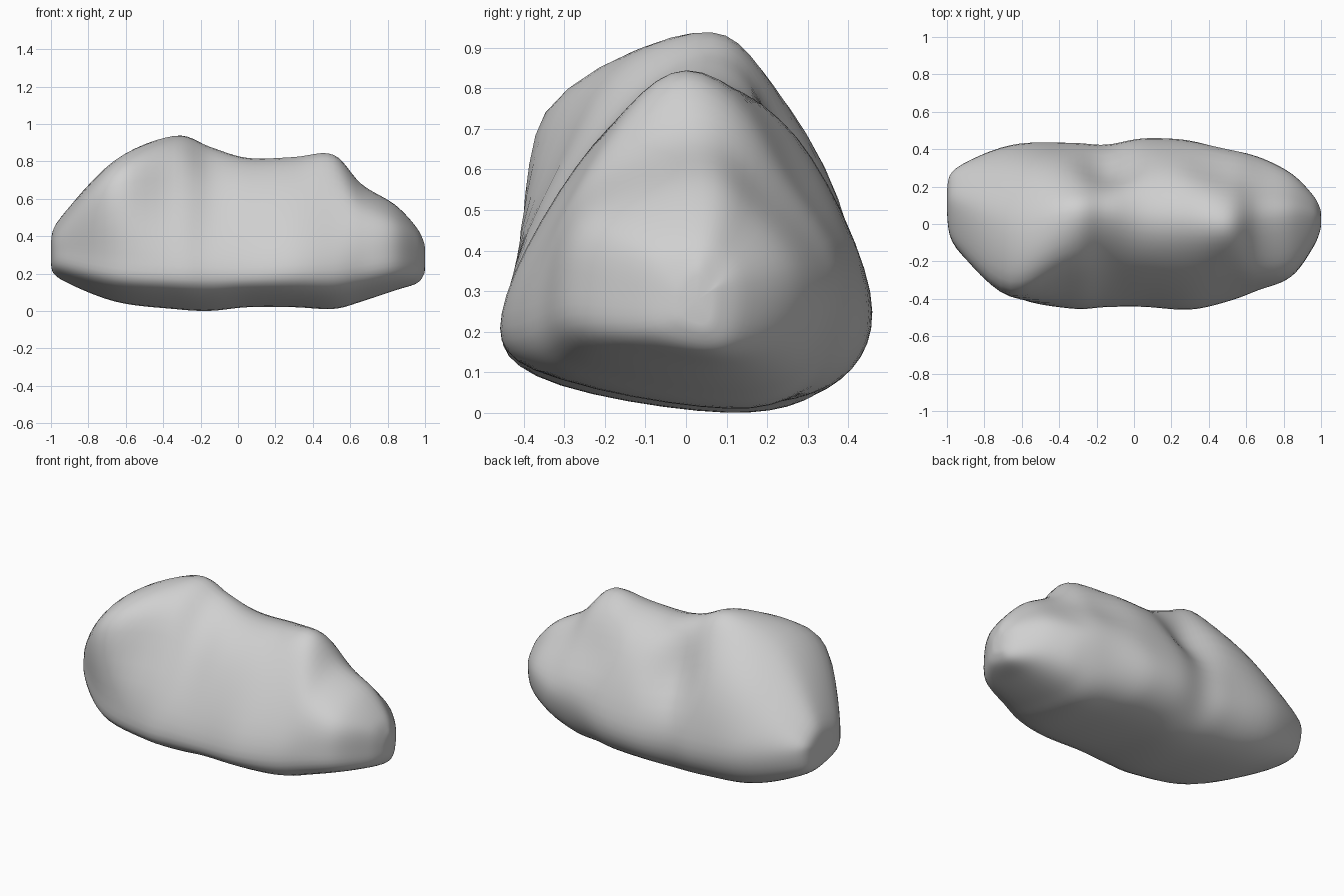
import bpy
import bmesh
from mathutils import Vector

if "Cube" in bpy.data.objects:
    bpy.data.objects.remove(bpy.data.objects["Cube"], do_unlink=True)

# Stations along the boulder: x, front y, back y, bottom z, top z, crest y,
# front shoulder (y, z), back shoulder (y, z)
STATIONS = [
    (-1, .05, .19, .24, .38, .12, .07, .35, .18, .35),
    (-.95, -.13, .3, .17, .5, .11, -.09, .44, .24, .43),
    (-.66, -.38, .42, .05, .8, 0, -.36, .73, .27, .62),
    (-.34, -.44, .43, .01, .94, .06, -.24, .79, .24, .75),
    (-.15, -.43, .42, 0, .88, .06, -.2, .7, .24, .7),
    (.05, -.43, .455, .02, .82, .03, -.22, .67, .28, .67),
    (.3, -.445, .445, .02, .825, .01, -.23, .66, .26, .69),
    (.51, -.4, .41, .01, .84, 0, -.21, .66, .23, .66),
    (.66, -.35, .36, .05, .68, .02, -.25, .55, .2, .56),
    (.84, -.28, .27, .11, .57, .04, -.22, .48, .17, .48),
    (.96, -.12, .15, .15, .44, .04, -.09, .4, .11, .39),
    (1, -.02, .07, .21, .35, .03, -.01, .31, .06, .31),
]

# Worn hollows and swellings: centre, reach, depth (negative is a hollow)
WEAR = [
    ((-.47, -.32, .66), .3, -.03),
    ((-.13, .32, .62), .27, -.045),
    ((-.42, .29, .62), .35, .025),
    ((.45, .29, .6), .25, -.03),
    ((.48, .37, .16), .27, -.03),
]
AROUND = 6
ALONG = 6


def spline(a, b, c, d, t):
    """Catmull-Rom blend between b and c."""
    return (b * 2 + (c - a) * t + (a * 2 - b * 5 + c * 4 - d) * t ** 2
            + (b * 3 - a - c * 3 + d) * t ** 3) / 2


def outline(station):
    """Control ring of one cross-section, from the belly round the front."""
    x, front, back, low, top, crest, fy, fz, by, bz = station
    mid = (front + back) / 2
    # The widest line rises towards the tips
    lip = min(.27 + abs(x) * .06, (low + top) / 2)

    def inset(y, amount):
        return mid + (y - mid) * amount

    ring = [
        (inset(back, .25), low),
        (inset(front, .85), low + (lip - low) * .32),
        (front, lip),
        (fy, fz),
        (crest, top),
        (by, bz),
        (back, lip + .02),
        (inset(back, .84), low + (lip - low) * .25),
    ]
    return [Vector((x, y, z)) for y, z in ring]


def round_ring(points):
    count = len(points)
    return [spline(*(points[(i + k) % count] for k in (-1, 0, 1, 2)), step / AROUND)
            for i in range(count) for step in range(AROUND)]


def loft(rings):
    """Blend neighbouring rings into a dense series."""
    last = len(rings) - 1
    series = []
    for i in range(last):
        near = [rings[min(max(i + k, 0), last)] for k in (-1, 0, 1, 2)]
        for step in range(ALONG):
            series.append([spline(*pts, step / ALONG) for pts in zip(*near)])
    series.append(rings[last])
    return series


def weather(point):
    """Push a surface point in or out around each worn spot."""
    outward = Vector((0, point.y, point.z - .4)).normalized()
    moved = point.copy()
    for centre, reach, depth in WEAR:
        nearness = max(0, 1 - ((point - Vector(centre)).length / reach) ** 2)
        moved += outward * depth * nearness ** 2
    return moved


# Stone body
bm = bmesh.new()
rows = [[bm.verts.new(weather(p)) for p in ring]
        for ring in loft([round_ring(outline(s)) for s in STATIONS])]
for first, second in zip(rows, rows[1:]):
    for i in range(len(first)):
        j = (i + 1) % len(first)
        bm.faces.new((first[i], first[j], second[j], second[i]))

# Blunt ends
for row in (rows[0], rows[-1]):
    centre = bm.verts.new(sum((v.co for v in row), Vector()) / len(row))
    for i in range(len(row)):
        bm.faces.new((row[i], row[(i + 1) % len(row)], centre))
bmesh.ops.recalc_face_normals(bm, faces=bm.faces)

mesh = bpy.data.meshes.new("boulder")
bm.to_mesh(mesh)
bm.free()
boulder = bpy.data.objects.new("boulder", mesh)
bpy.context.collection.objects.link(boulder)

# Weathered, rounded surface
soften = boulder.modifiers.new("soften", "SMOOTH")
soften.factor = .5
soften.iterations = 3
for face in mesh.polygons:
    face.use_smooth = True

# Stone colour
stone = bpy.data.materials.new("stone grey")
stone.use_nodes = True
grey = (.63, .63, .63, 1)
stone.diffuse_color = grey
stone.node_tree.nodes["Principled BSDF"].inputs["Base Color"].default_value = grey
mesh.materials.append(stone)
